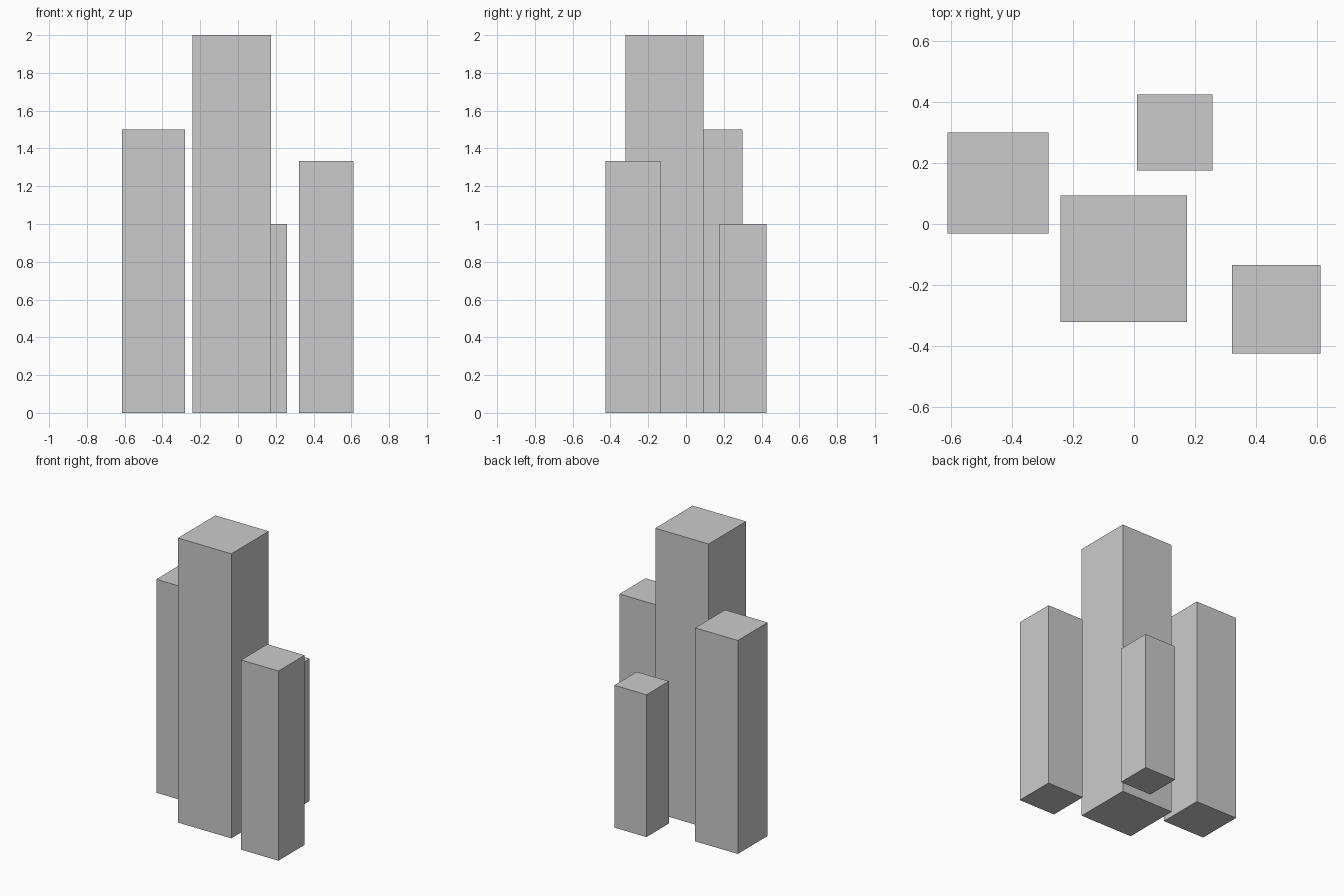
import bpy

if "Cube" in bpy.data.objects:
    bpy.data.objects.remove(bpy.data.objects["Cube"])

# name: (centre x, centre y, square side, height)
TOWERS = {
    "main_tower": (-0.034, -0.114, 0.415, 2.0),
    "left_tower": (-0.447, 0.134, 0.332, 1.5),
    "right_tower": (0.467, -0.280, 0.290, 1.333),
    "back_tower": (0.134, 0.301, 0.249, 1.0),
}


def add_tower(name, x, y, side, height):
    """Square column standing on the ground."""
    bpy.ops.mesh.primitive_cube_add(size=1, location=(x, y, height / 2))
    tower = bpy.context.object
    tower.name = name
    tower.scale = (side, side, height)
    bpy.ops.object.transform_apply(location=False, rotation=False, scale=True)


for name, dims in TOWERS.items():
    add_tower(name, *dims)
